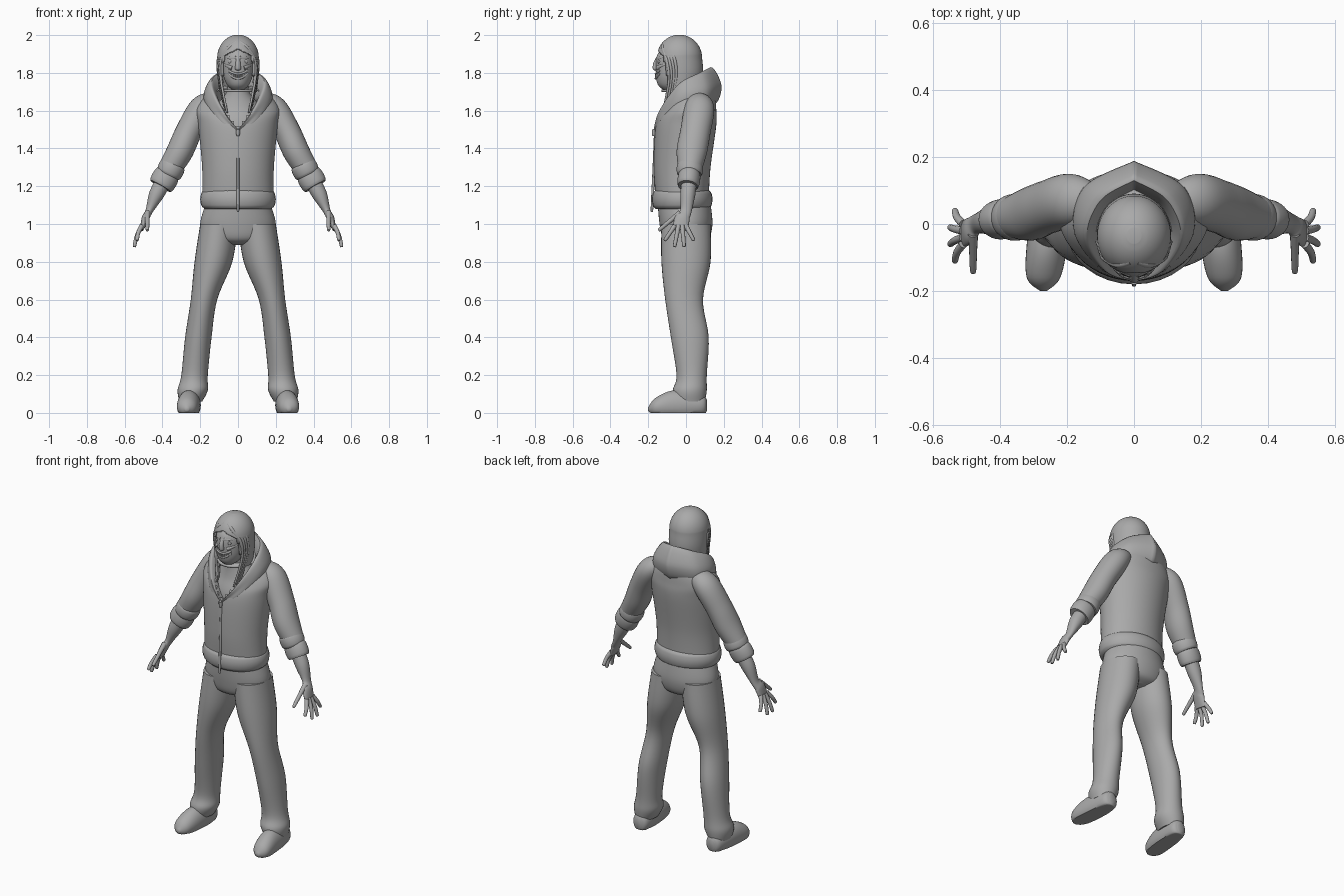
import bpy, bmesh, math
from mathutils import Vector

cube = bpy.data.objects.get("Cube")
if cube:
    bpy.data.objects.remove(cube)

grey = bpy.data.materials.new("plain_grey")
grey.use_nodes = True
COLOR = (.4, .4, .4, 1)
grey.diffuse_color = COLOR
grey.node_tree.nodes["Principled BSDF"].inputs["Base Color"].default_value = COLOR

UP = Vector((0, 0, 1))
FORWARD = Vector((0, -1, 0))


def spline(points, steps, closed=False):
    """Smooth curve through points of any dimension."""
    pts = [Vector(p) for p in points]
    count = len(pts)
    out = []
    for i in range(count if closed else count - 1):
        if closed:
            near = [(i + k) % count for k in (-1, 0, 1, 2)]
        else:
            near = [min(max(i + k, 0), count - 1) for k in (-1, 0, 1, 2)]
        before, start, end, after = (pts[k] for k in near)
        slope_in, slope_out = (end - before) / 2, (after - start) / 2
        for step in range(steps):
            t = step / steps
            ease = t * t * (3 - 2 * t)
            out.append(start.lerp(end, ease)
                       + slope_in * (t * (1 - t) ** 2)
                       - slope_out * (t * t * (1 - t)))
    if not closed:
        out.append(pts[-1])
    return out


def skin(name, rings, mirror=False, cut=None, caps=True, thickness=0):
    """Bridge closed rings into a smooth surface, optionally cutting faces by a rule."""
    bm = bmesh.new()
    rows = [[bm.verts.new(point) for point in ring] for ring in rings]
    for row, following in zip(rows, rows[1:]):
        for i in range(len(row)):
            bm.faces.new((row[i - 1], row[i], following[i], following[i - 1]))
    if caps:
        bm.faces.new(rows[0])
        bm.faces.new(rows[-1])
    bmesh.ops.recalc_face_normals(bm, faces=bm.faces)
    if cut:
        unwanted = [face for face in bm.faces if cut(face.calc_center_median())]
        bmesh.ops.delete(bm, geom=unwanted, context='FACES')
    mesh = bpy.data.meshes.new(name)
    bm.to_mesh(mesh)
    bm.free()
    mesh.shade_smooth()
    mesh.set_sharp_from_angle(angle=math.radians(50))
    mesh.materials.append(grey)
    part = bpy.data.objects.new(name, mesh)
    bpy.context.scene.collection.objects.link(part)
    if thickness:
        shell = part.modifiers.new("thickness", 'SOLIDIFY')
        shell.thickness, shell.offset = thickness, -1
    if mirror:
        part.modifiers.new("mirror", 'MIRROR')


def loft(name, stations, axis=None, ref=-FORWARD, sides=32, steps=6, floor=False, **options):
    """Sweep an ellipse along stations of (x, y, z, half width, half depth)."""
    path = spline(stations, steps)
    rings = []
    for i, station in enumerate(path):
        centre = Vector(station[:3])
        ahead, behind = path[min(i + 1, len(path) - 1)], path[max(i - 1, 0)]
        along = axis or (Vector(ahead[:3]) - Vector(behind[:3])).normalized()
        deep = (ref - along * ref.dot(along)).normalized() * station[4]
        wide = along.cross(deep).normalized() * station[3]
        ring = []
        for k in range(sides):
            turn = math.tau * k / sides
            point = centre + wide * math.cos(turn) + deep * math.sin(turn)
            if floor:
                point.z = max(point.z, 0)
            ring.append(point)
        rings.append(ring)
    skin(name, rings, **options)


def column(name, rows, **options):
    """Upright central form from rows of (y, z, half width, half depth)."""
    loft(name, [(0, *row) for row in rows], axis=UP, sides=64, **options)


def strand(name, path, radius, tip=.4, **options):
    """Thin tapered tube with a rounded end."""
    path = [Vector(point) for point in path]
    sizes = [radius * (1 + (tip - 1) * i / (len(path) - 1)) for i in range(len(path))]
    stations = [(*point, size, size) for point, size in zip(path, sizes)]
    end = path[-1] + (path[-1] - path[-2]).normalized() * sizes[-1] / 2
    stations.append((*end, sizes[-1] / 5, sizes[-1] / 5))
    loft(name, stations, sides=12, **options)


def band(name, start, end, width, depth, **options):
    """Rolled cloth band that bulges between two points."""
    stations = []
    for i in range(9):
        swell = .88 + .12 * math.sqrt(math.sin(math.pi * i / 8))
        stations.append((*Vector(start).lerp(Vector(end), i / 8), width * swell, depth * swell))
    loft(name, stations, steps=2, **options)


# Jacket body with an open V neck, and its hem and zipper
column("jacket_body", [
    (-.02, 1.13, .19, .14), (-.02, 1.3, .19, .15), (0, 1.52, .21, .16),
    (.02, 1.61, .22, .14), (.04, 1.69, .16, .11), (.05, 1.73, .08, .06)],
    steps=10, cut=lambda c: c.y < -.02 and c.z > 1.51 + 1.2 * abs(c.x))
band("jacket_hem", (0, -.02, 1.08), (0, -.02, 1.18), .2, .16, axis=UP)
strand("zipper", [(0, -.162, 1.5), (0, -.17, 1.3), (0, -.18, 1.08)], .007, tip=1)
strand("zipper_pull", [(0, -.17, 1.5), (0, -.17, 1.47)], .011, tip=.8)

# Hood folded down around the neck, swept from the back to the front
crest = [(0, .13, 1.83), (.1, .07, 1.8), (.14, -.04, 1.74), (.08, -.14, 1.6), (0, -.17, 1.5)]
hem = [(0, .16, 1.64), (.14, .1, 1.64), (.17, -.02, 1.63), (.1, -.13, 1.55), (0, -.16, 1.47)]
hood = []
for top, low in zip(spline(crest, 8), spline(hem, 8)):
    inner = Vector((top.x * .75, top.y * .75, low.z + .02))
    bulge = (top + low) / 2
    bulge.xy *= 1.15 + bulge.y
    hood.append(spline([inner, top, bulge, low], 6, closed=True))
skin("hood", hood, mirror=True, caps=False)

# Sleeves and rolled cuffs
loft("sleeve", [
    (.13, .06, 1.65, .05, .06), (.19, .07, 1.61, .07, .08), (.26, .05, 1.49, .07, .08),
    (.31, .03, 1.38, .07, .08), (.37, .02, 1.28, .06, .06)], mirror=True)
band("upper_cuff", (.34, .02, 1.32), (.37, .02, 1.26), .07, .07, mirror=True)
band("lower_cuff", (.37, .02, 1.27), (.41, .01, 1.2), .07, .06, mirror=True)

# Forearms, hands and spread fingers
loft("forearm_and_palm", [
    (.38, .02, 1.25, .04, .04), (.43, .01, 1.16, .04, .04), (.47, 0, 1.07, .02, .03),
    (.49, -.02, 1.03, .02, .04), (.51, -.03, .97, .01, .04)], mirror=True)
for i in range(4):
    spread = i - 1.5
    knuckle = Vector((.51, -.03 + .02 * spread, .99))
    fingertip = Vector((.55 - .007 * spread ** 2, -.035 + .05 * spread, .88 + .016 * spread ** 2))
    joint = knuckle.lerp(fingertip, .5) + Vector((.006, 0, 0))
    strand("finger", [knuckle, joint, fingertip], .013, tip=.7, mirror=True)
strand("thumb", [(.48, -.03, 1.06), (.48, -.08, 1.02), (.48, -.14, .97)], .015, tip=.6, mirror=True)

# Trousers
column("trouser_seat", [
    (-.01, 1.11, .17, .14), (0, 1, .2, .14), (0, .92, .17, .12), (0, .89, .06, .07)])
loft("trouser_leg", [
    (.1, 0, 1, .1, .13), (.13, 0, .8, .1, .13), (.18, -.01, .6, .07, .1),
    (.21, .02, .4, .07, .1), (.23, .03, .2, .07, .08), (.24, .02, .12, .08, .09),
    (.25, .02, .06, .06, .08)], axis=UP, mirror=True)

# Shoes with flat soles
loft("shoe", [
    (.25, .11, .04, .02, .03), (.25, .08, .04, .05, .06), (.26, -.06, .04, .06, .08),
    (.27, -.16, .03, .05, .05), (.27, -.2, .02, .01, .01)],
    axis=FORWARD, ref=UP, floor=True, mirror=True)

# Chest, neck and head
column("chest_and_neck", [
    (-.02, 1.4, .15, .12), (-.01, 1.53, .16, .12), (0, 1.62, .12, .1),
    (-.03, 1.7, .06, .06), (-.04, 1.78, .06, .06)])
column("head", [
    (-.09, 1.71, .03, .03), (-.08, 1.74, .06, .07), (-.07, 1.8, .08, .09),
    (-.05, 1.9, .08, .1), (-.04, 1.97, .03, .03)])


def on_face(x, z):
    """Point on the front of the face at the given side offset and height."""
    return Vector((x, -.07 - .09 * math.sqrt(1 - (x / .08) ** 2), z))


# Grinning mouth with teeth
for name, height, curl in (("upper_lip", 1.795, 7), ("lower_lip", 1.77, 11)):
    smile = [on_face(i / 80, height + curl * (i / 80) ** 2) for i in range(-4, 5)]
    strand(name, smile, .006, tip=1)
for i in range(4):
    x = (i + .5) / 90
    strand("tooth", [on_face(x, 1.79 + 7 * x * x), on_face(x, 1.77 + 9 * x * x)],
           .005, tip=.9, mirror=True)

# Nose, brows, cheeks and eyes
strand("nose", [(0, -.14, 1.89), (0, -.16, 1.85), (0, -.16, 1.82)], .011, tip=1.4)
strand("brow", [on_face(x, 1.88) - FORWARD * .01 for x in (.01, .04, .06)], .01, mirror=True)
strand("cheek", [on_face(x, 1.81 + x / 2) - FORWARD * .005 for x in (.03, .05, .07)], .013, mirror=True)
strand("eye", [(.04, -.12, 1.86), (.04, -.145, 1.86)], .012, tip=.9, ref=UP, mirror=True)

# Hair shell, domed on top and open around the face
dome = []
for i in range(1, 9):
    turn = math.pi / 2 * i / 8
    dome.append((-.035, 1.88 + .122 * math.cos(turn), .11 * math.sin(turn), .12 * math.sin(turn)))
column("hair", dome + [(-.03, 1.8, .11, .12), (-.03, 1.7, .1, .1)], thickness=.012,
       cut=lambda c: c.y < -.04 and c.z < 1.93 - abs(c.x) / 2
       and abs(c.x) < .08 + (1.88 - c.z) / 12)

# Locks of hair parted in the middle and hanging beside the face
for i in range(4):
    shift = Vector((.004, .013, .006)) * i
    lock = [(.01, -.11, 1.96), (.05, -.12, 1.93), (.09, -.1, 1.86), (.09, -.09, 1.76), (.06, -.12, 1.6)]
    strand("hair_lock", [Vector(point) + shift for point in lock], .013, mirror=True)
